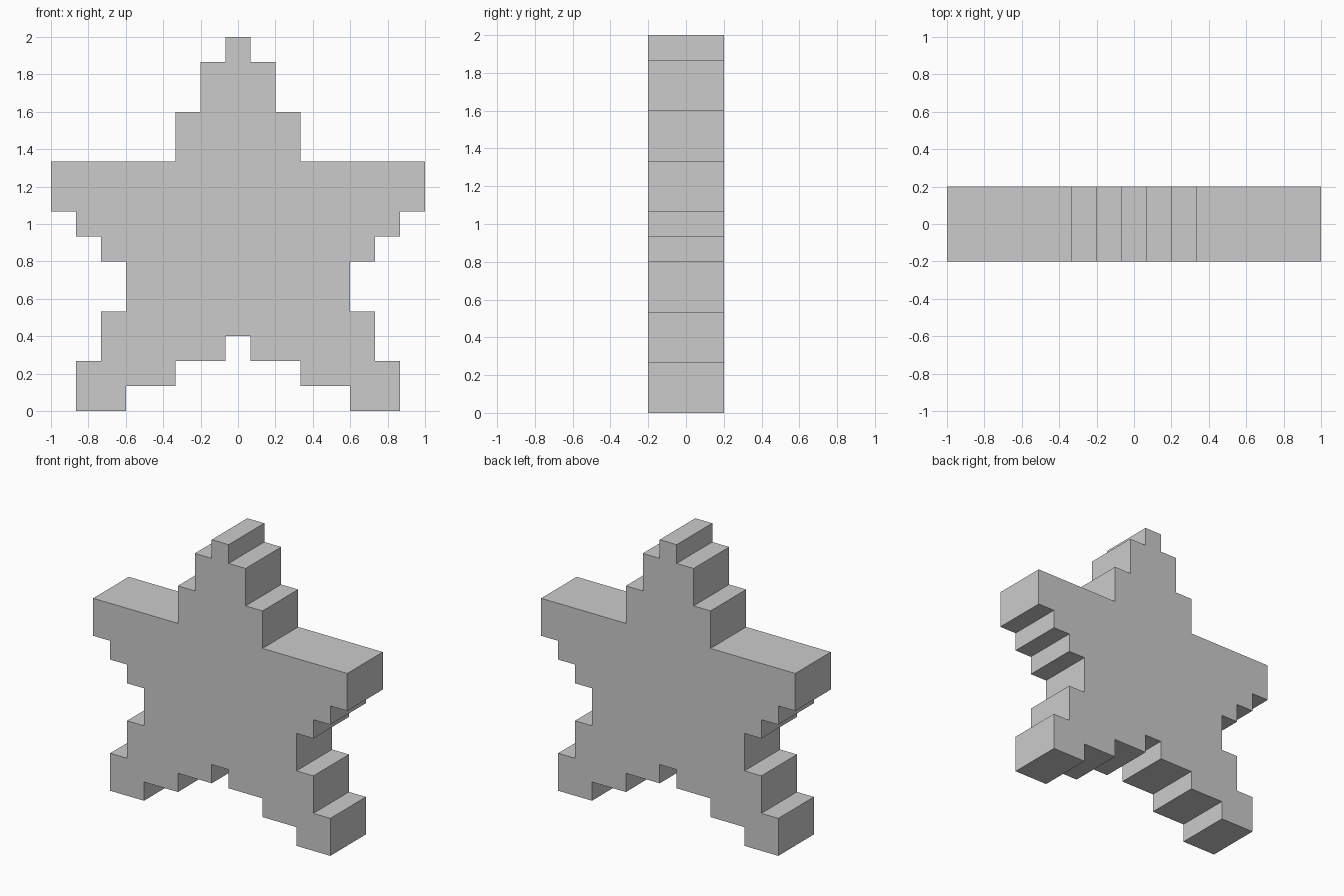
import bpy, bmesh

if "Cube" in bpy.data.objects:
    bpy.data.objects.remove(bpy.data.objects["Cube"])

U = 2 / 15          # one pixel of the 15 x 15 star
HALF_DEPTH = 0.2

# Right half of the stepped outline in pixels, from the tip down to the notch
right = [(0.5, 15), (0.5, 14), (1.5, 14), (1.5, 12), (2.5, 12), (2.5, 10),
         (7.5, 10), (7.5, 8), (6.5, 8), (6.5, 7), (5.5, 7), (5.5, 6),
         (4.5, 6), (4.5, 4), (5.5, 4), (5.5, 2), (6.5, 2), (6.5, 0),
         (4.5, 0), (4.5, 1), (2.5, 1), (2.5, 2), (0.5, 2), (0.5, 3)]
outline = right + [(-x, z) for x, z in reversed(right)]

# Star body: front face extruded through the thickness
bm = bmesh.new()
front = bm.faces.new([bm.verts.new((x * U, -HALF_DEPTH, z * U)) for x, z in outline])
back = bmesh.ops.extrude_face_region(bm, geom=[front], use_keep_orig=True)
bmesh.ops.translate(bm, vec=(0, 2 * HALF_DEPTH, 0),
                    verts=[v for v in back["geom"] if isinstance(v, bmesh.types.BMVert)])
bmesh.ops.recalc_face_normals(bm, faces=bm.faces)

mesh = bpy.data.meshes.new("pixel_star")
bm.to_mesh(mesh)
bm.free()
star = bpy.data.objects.new("pixel_star", mesh)
bpy.context.collection.objects.link(star)
